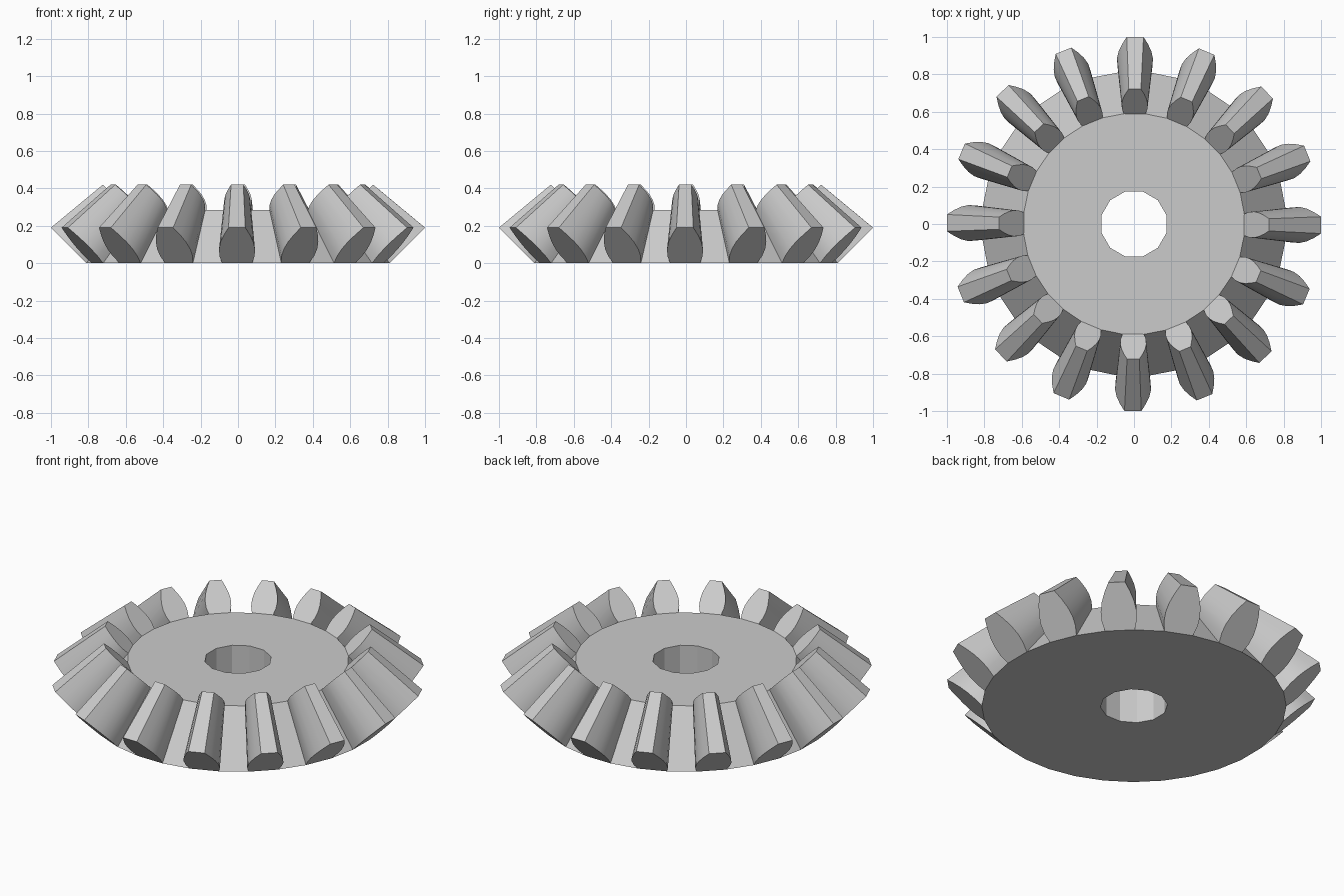
import bpy, bmesh
from math import sin, cos, pi

cube = bpy.data.objects.get("Cube")
if cube:
    bpy.data.objects.remove(cube)

TEETH = 16
BASE_R, TOP_R, HOLE_R = 0.815, 0.592, 0.18
HEIGHT, TAPER = 0.285, 0.725
TURN = -0.006          # slight turn of the whole gear
STEP = pi / TEETH      # one tooth or one gap

steel = bpy.data.materials.new("steel grey")
steel.use_nodes = True
grey = (0.6, 0.6, 0.6, 1)
steel.diffuse_color = grey
steel.node_tree.nodes["Principled BSDF"].inputs["Base Color"].default_value = grey


def make_object(name, bm):
    bmesh.ops.recalc_face_normals(bm, faces=bm.faces)
    mesh = bpy.data.meshes.new(name)
    bm.to_mesh(mesh)
    bm.free()
    mesh.materials.append(steel)
    obj = bpy.data.objects.new(name, mesh)
    bpy.context.collection.objects.link(obj)
    return obj


def ring(bm, count, radius, z, start):
    return [bm.verts.new((radius * cos(start + 2 * pi * i / count),
                          radius * sin(start + 2 * pi * i / count), z))
            for i in range(count)]


def bridge(bm, a, b):
    for i in range(len(a)):
        j = (i + 1) % len(a)
        bm.faces.new((a[i], a[j], b[j], b[i]))


# Conical body with a bore through the middle
bm = bmesh.new()
outer_low = ring(bm, 2 * TEETH, BASE_R, 0, STEP / 2 + TURN)
outer_high = ring(bm, 2 * TEETH, TOP_R, HEIGHT, STEP / 2 + TURN)
bore_low = ring(bm, 12, HOLE_R, 0, pi / 12)
bore_high = ring(bm, 12, HOLE_R, HEIGHT, pi / 12)
bridge(bm, outer_low, outer_high)
bridge(bm, bore_low, bore_high)
for loops in ((outer_low, bore_low), (outer_high, bore_high)):
    edges = [bm.edges.get((l[i - 1], l[i])) for l in loops for i in range(len(l))]
    bmesh.ops.triangle_fill(bm, edges=edges, use_beauty=True)
make_object("gear_body", bm)

# Tooth half-profile: (fraction of tooth depth, half width)
flank = [(0, 0.08), (0.2, 0.094), (0.4, 0.096), (0.6, 0.087), (0.8, 0.069), (1, 0.045)]
outline = [(t, w) for t, w in flank] + [(t, -w) for t, w in reversed(flank)]
base = BASE_R * cos(STEP / 2)
inner_base = TOP_R * cos(STEP / 2)

# Tapered teeth, leaning outwards around the cone
bm = bmesh.new()
for k in range(TEETH):
    a = 2 * pi * k / TEETH + TURN

    def section(radius, z, reach, rise, scale):
        verts = []
        for t, w in outline:
            r, s = radius + reach * t, w * scale
            verts.append(bm.verts.new((r * cos(a) - s * sin(a),
                                       r * sin(a) + s * cos(a), z + rise * t)))
        return verts

    big = section(base, 0, 1 - base, 0.19, 1)
    small = section(inner_base, HEIGHT, 0.722 - inner_base, 0.135, TAPER)
    bridge(bm, big, small)
    bm.faces.new(big)
    bm.faces.new(small)
teeth = make_object("gear_teeth", bm)

bpy.ops.object.select_all(action='DESELECT')
teeth.select_set(True)
bpy.context.view_layer.objects.active = teeth
bpy.ops.object.shade_smooth_by_angle(angle=pi / 6)
